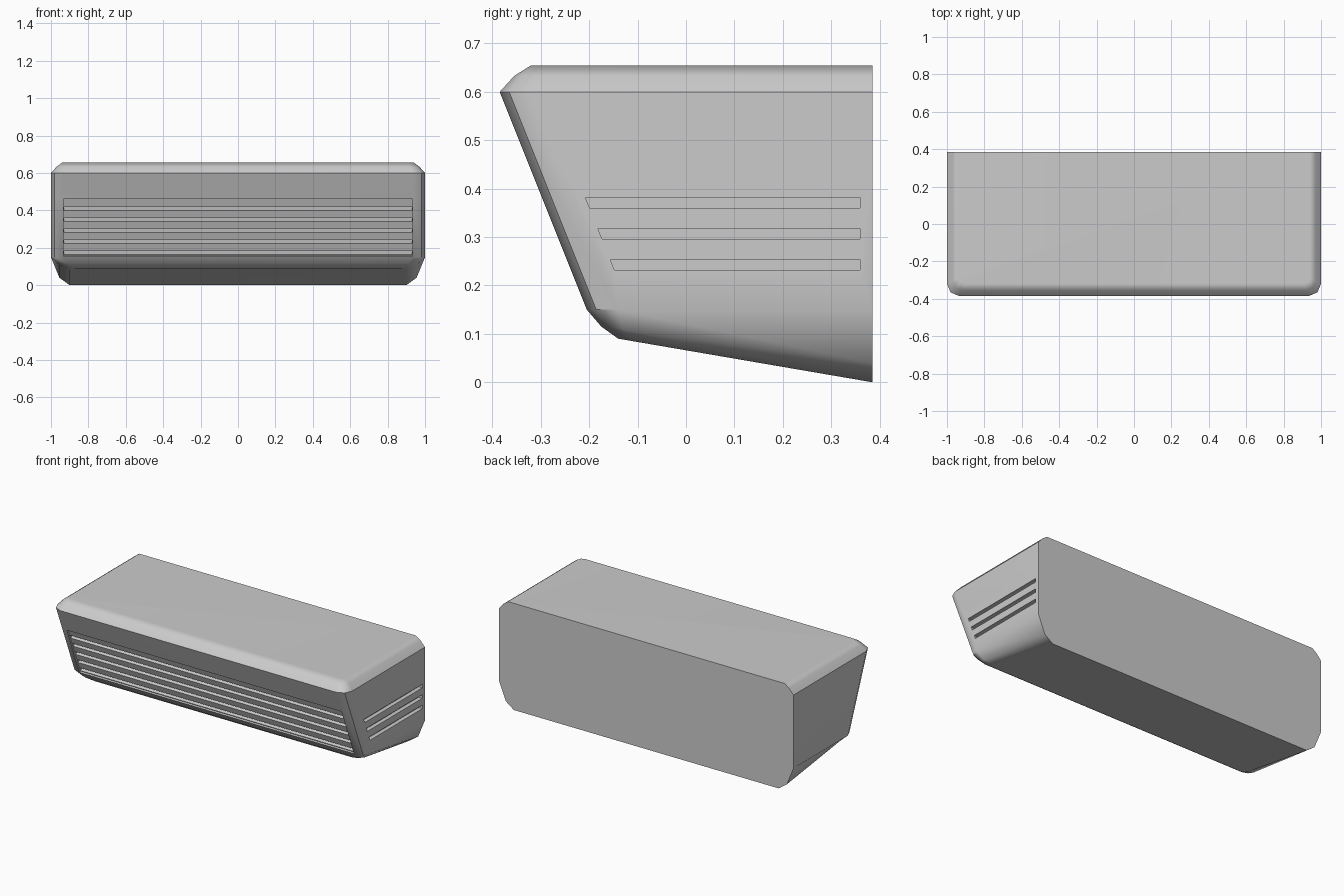
import bpy, bmesh, math
from mathutils import Matrix

if "Cube" in bpy.data.objects:
    bpy.data.objects.remove(bpy.data.objects["Cube"])

BACK = 0.385
TILT = math.atan2(0.18, 0.45)          # lean of the front face


def front_y(z):
    return -0.205 - 0.4 * (z - 0.15)


def new_object(name, bm):
    bmesh.ops.recalc_face_normals(bm, faces=bm.faces)
    mesh = bpy.data.meshes.new(name)
    bm.to_mesh(mesh)
    bm.free()
    ob = bpy.data.objects.new(name, mesh)
    bpy.context.collection.objects.link(ob)
    return ob


def loft_body(rings):
    """Each ring: half width, front y, corner size, z at back, z at front."""
    bm = bmesh.new()
    rows = []
    for w, yf, c, zb, zf in rings:
        half = [(w, BACK), (w, yf + c), (w - 0.3 * c, yf + 0.3 * c), (w - c, yf)]
        pts = half + [(-x, y) for x, y in reversed(half)]
        rows.append([bm.verts.new((x, y, zb + (zf - zb) * (BACK - y) / (BACK - yf)))
                     for x, y in pts])
    for a, b in zip(rows, rows[1:]):
        for i in range(len(a) - 1):
            bm.faces.new((a[i], a[i + 1], b[i + 1], b[i]))
    bm.faces.new(rows[0])
    bm.faces.new(rows[-1])
    bm.faces.new([r[0] for r in rows] + [r[-1] for r in reversed(rows)])
    return new_object("housing", bm)


def cut_box(target, name, centre, size, tilt=0.0, shear=0.0):
    """Subtract a box; shear slants its front end to follow the front face."""
    bm = bmesh.new()
    bmesh.ops.create_cube(bm, size=1)
    for v in bm.verts:
        v.co = [a * b for a, b in zip(v.co, size)]
        if v.co.y < 0:
            v.co.y -= shear * v.co.z
    bm.transform(Matrix.Translation(centre) @ Matrix.Rotation(tilt, 4, 'X'))
    cutter = new_object(name, bm)
    cutter.hide_render = True
    mod = target.modifiers.new(name, 'BOOLEAN')
    mod.operation = 'DIFFERENCE'
    mod.solver = 'EXACT'
    mod.object = cutter
    bpy.context.view_layer.objects.active = target
    bpy.ops.object.modifier_apply(modifier=mod.name)
    bpy.data.objects.remove(cutter)


# Housing, from the sloping underside up to the lid
housing = loft_body([
    (0.90, -0.14, 0.03, 0.0, 0.09),
    (0.955, -0.175, 0.045, 0.04, 0.115),
    (1.00, front_y(0.15), 0.065, 0.15, 0.15),
    (1.00, front_y(0.46), 0.065, 0.46, 0.46),
    (1.00, -0.385, 0.065, 0.60, 0.60),
    (0.97, -0.355, 0.05, 0.633, 0.633),
    (0.94, -0.32, 0.03, 0.655, 0.655),
])

# Shallow front grille panel
cut_box(housing, "panel_cutter", (0, front_y(0.307), 0.307),
        (1.866, 0.02, 0.305 / math.cos(TILT)), TILT)

# Five long grille slots
for i in range(5):
    z = 0.17 + 0.0588 * i
    cut_box(housing, "slot_cutter", (0, front_y(z), z), (1.862, 0.13, 0.022), TILT)

# Three vents on the right side only
for z in (0.243, 0.307, 0.371):
    y0 = front_y(z) + 0.09
    cut_box(housing, "vent_cutter", (1.0, (y0 + 0.36) / 2, z),
            (0.05, 0.36 - y0, 0.022), shear=0.4)

# Soft corners, sharp rims
bpy.ops.object.select_all(action='DESELECT')
housing.select_set(True)
bpy.context.view_layer.objects.active = housing
bpy.ops.object.shade_smooth_by_angle(angle=math.radians(40))
weighted = housing.modifiers.new("weighted_normals", 'WEIGHTED_NORMAL')
weighted.keep_sharp = True
